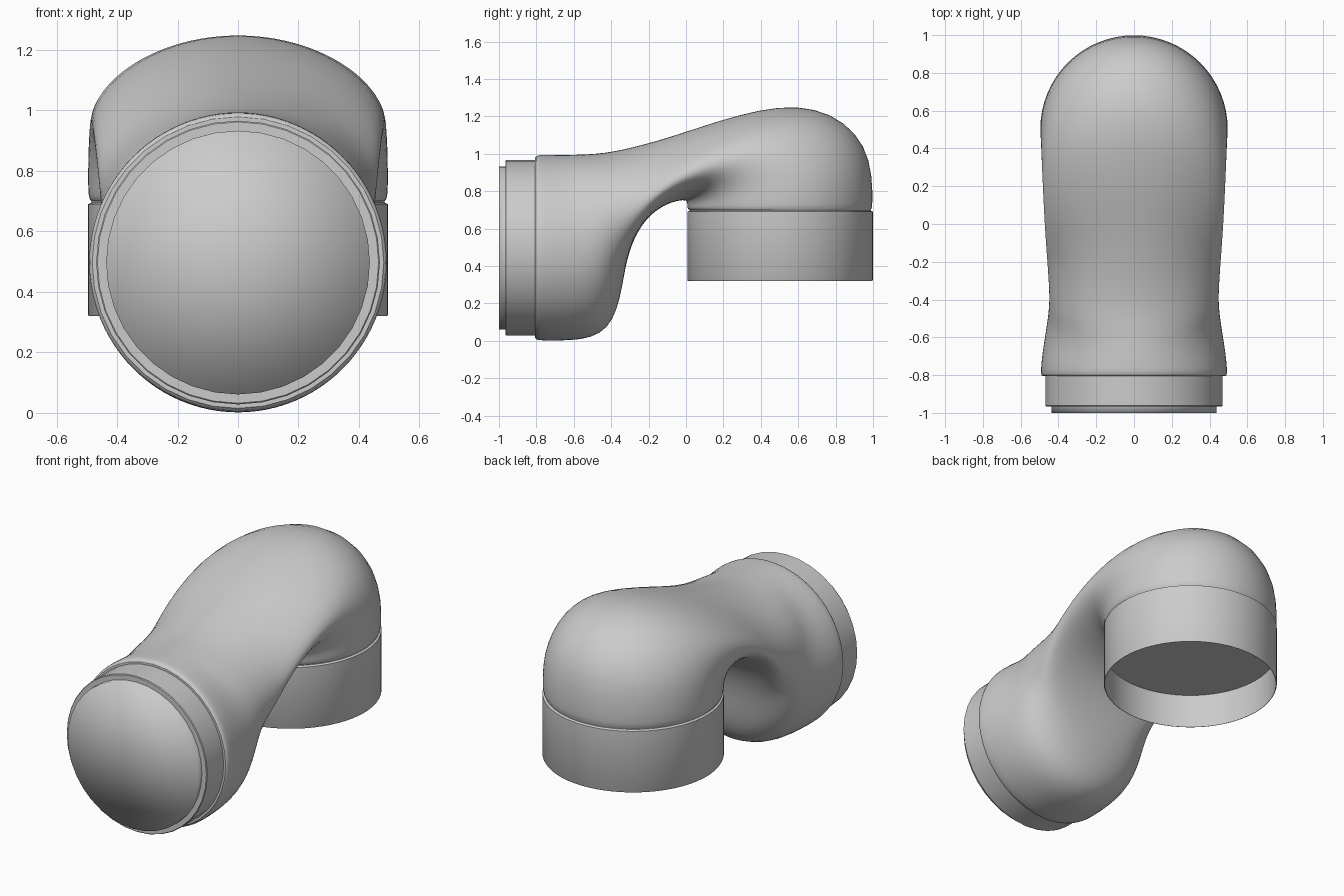
import bpy, bmesh, math
from mathutils import Matrix, Vector

cube = bpy.data.objects.get("Cube")
if cube:
    bpy.data.objects.remove(cube, do_unlink=True)


def finish(name, bm, angle):
    bmesh.ops.recalc_face_normals(bm, faces=bm.faces)
    mesh = bpy.data.meshes.new(name)
    bm.to_mesh(mesh)
    bm.free()
    obj = bpy.data.objects.new(name, mesh)
    bpy.context.collection.objects.link(obj)
    bpy.ops.object.select_all(action='DESELECT')
    obj.select_set(True)
    bpy.context.view_layer.objects.active = obj
    if angle is None:
        bpy.ops.object.shade_smooth()
    else:
        bpy.ops.object.shade_smooth_by_angle(angle=math.radians(angle))
    return obj


def lathe(name, profile, matrix, steps, angle=40):
    """Turn a (radius, height) profile around z, then place it."""
    bm = bmesh.new()
    verts = [bm.verts.new((r, 0, h)) for r, h in profile]
    edges = [bm.edges.new(pair) for pair in zip(verts, verts[1:])]
    bmesh.ops.spin(bm, geom=verts + edges, cent=(0, 0, 0), axis=(0, 0, 1),
                   angle=math.tau, steps=steps)
    bmesh.ops.remove_doubles(bm, verts=bm.verts, dist=1e-4)
    bm.transform(matrix)
    return finish(name, bm, angle)


# Bent housing: outer point (y, z), inner point (y, z), half width,
# and how far the widest line sags towards the inner point
sections = [
    ((-.805, .98), (-.805, .012), .485, 0),
    ((-.80, .994), (-.80, .0), .496, 0),
    ((-.755, .995), (-.68, .0), .490, 0),
    ((-.71, .995), (-.56, .004), .478, 0),
    ((-.66, .995), (-.455, .035), .466, 0),
    ((-.61, .995), (-.39, .11), .457, 0),
    ((-.55, .997), (-.355, .22), .452, 0),
    ((-.48, 1.0), (-.338, .31), .449, .02),
    ((-.38, 1.013), (-.324, .39), .450, .08),
    ((-.25, 1.043), (-.305, .47), .454, .18),
    ((-.10, 1.085), (-.272, .56), .459, .27),
    ((.08, 1.145), (-.21, .66), .467, .27),
    ((.28, 1.208), (-.12, .726), .476, .23),
    ((.50, 1.256), (-.04, .752), .483, .18),
    ((.69, 1.246), (.0, .752), .488, .14),
    ((.85, 1.172), (.005, .742), .492, .08),
    ((.958, 1.045), (.006, .73), .495, .03),
    ((.998, .89), (.007, .718), .497, 0),
    ((.999, .712), (.007, .708), .497, 0),
    ((.990, .700), (.016, .700), .487, 0),
]
SIDES = 48
bm = bmesh.new()
rings = []
for outer, inner, width, sag in sections:
    top, bottom = Vector((0, *outer)), Vector((0, *inner))
    middle, half = (top + bottom) / 2, (top - bottom) / 2
    ring = []
    for i in range(SIDES):
        a = math.tau * i / SIDES
        side = Vector((width * math.sin(a), 0, 0))
        along = math.cos(a) - sag * math.sin(a) ** 2
        ring.append(bm.verts.new(middle + half * along + side))
    rings.append(ring)
for ring_a, ring_b in zip(rings, rings[1:]):
    for i in range(SIDES):
        j = (i + 1) % SIDES
        bm.faces.new((ring_a[i], ring_a[j], ring_b[j], ring_b[i]))
housing = finish("bent_housing", bm, None)
subdivision = housing.modifiers.new("Subdivision", 'SUBSURF')
subdivision.levels = subdivision.render_levels = 1

# Hollow lower collar with a recessed inner plate
lathe("lower_collar",
      [(.484, .703), (.484, .696), (.496, .69), (.496, .325), (.493, .32),
       (.491, .32), (.491, .53), (0, .53)],
      Matrix.Translation((0, .503, 0)), 64)

# Stepped front coupling, turned so its axis points forward
forward = Matrix.Translation((0, 0, .497)) @ Matrix.Rotation(math.pi / 2, 4, 'X')
lathe("front_sleeve",
      [(.487, .80), (.482, .806), (.469, .806), (.469, .962), (.465, .966),
       (.435, .966)],
      forward, 36)

# Closed front cap with a soft rim
lathe("front_cap", [(.436, .95), (.436, 1.0), (0, 1.0)], forward, 36, None)
